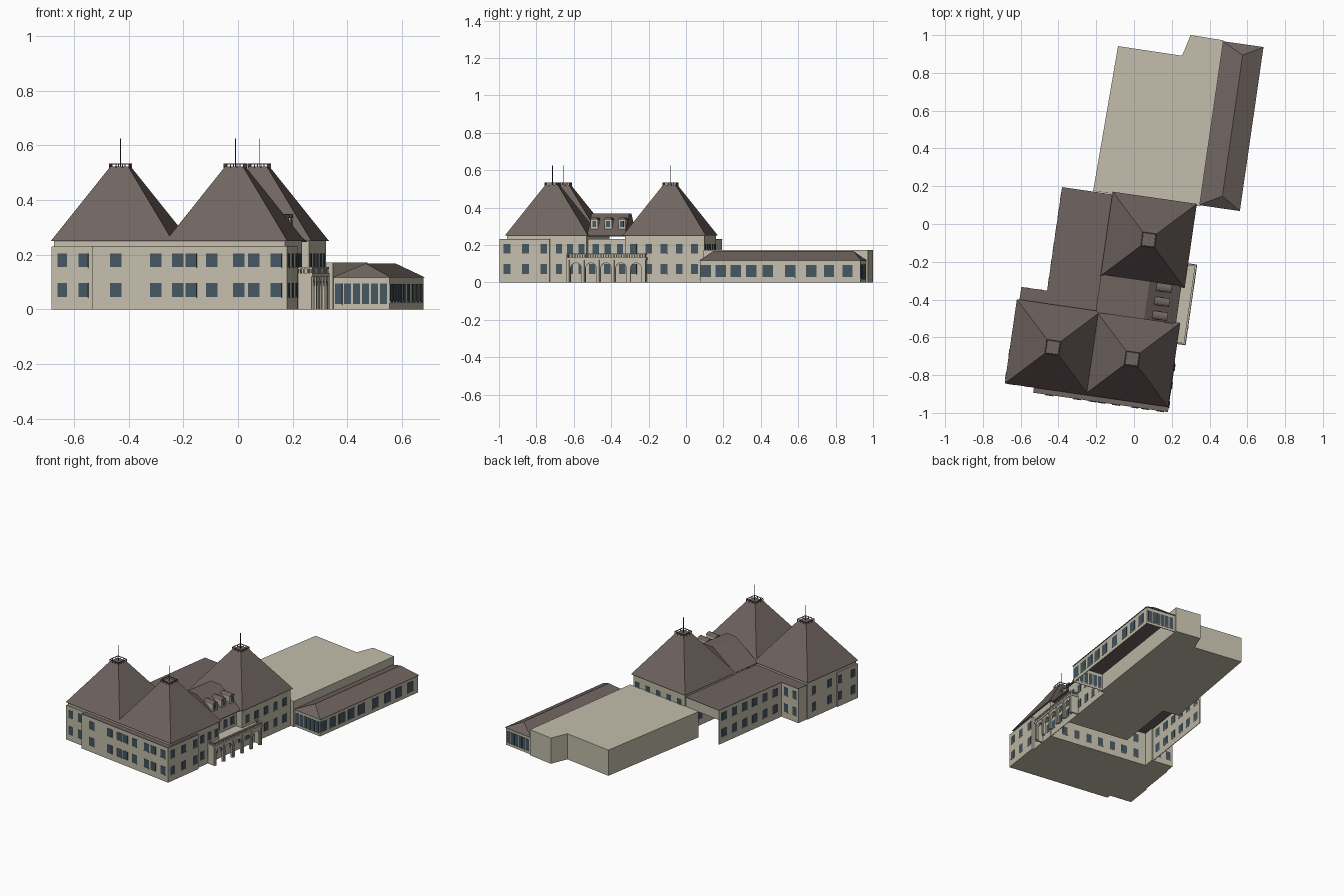
import bpy, bmesh, math
from mathutils import Matrix

cube = bpy.data.objects.get("Cube")
if cube:
    bpy.data.objects.remove(cube)

TURN = Matrix.Rotation(math.radians(-8.2), 4, "Z")


def material(name, rgb):
    linear = [((c / 255 + 0.055) / 1.055) ** 2.4 for c in rgb]
    mat = bpy.data.materials.new(name)
    mat.use_nodes = True
    mat.diffuse_color = (*linear, 1)
    mat.node_tree.nodes["Principled BSDF"].inputs["Base Color"].default_value = (*linear, 1)
    return mat


plaster = material("cream plaster", (195, 190, 171))
tile = material("brown roof tile", (112, 100, 96))
glass = material("blue grey glass", (68, 86, 97))
metal = material("dark metal", (70, 68, 68))


def finish(name, bm, mat):
    bmesh.ops.recalc_face_normals(bm, faces=bm.faces)
    mesh = bpy.data.meshes.new(name)
    bm.to_mesh(mesh)
    bm.free()
    mesh.materials.append(mat)
    obj = bpy.data.objects.new(name, mesh)
    obj.matrix_world = TURN
    bpy.context.collection.objects.link(obj)


def add_solid(bm, low, high):
    """Closed solid between two matching loops of points."""
    a = [bm.verts.new(p) for p in low]
    b = [bm.verts.new(p) for p in high]
    bm.faces.new(a)
    bm.faces.new(b)
    for i in range(len(a)):
        j = (i + 1) % len(a)
        bm.faces.new((a[i], a[j], b[j], b[i]))


def rect(x0, x1, y0, y1, z):
    return [(x0, y0, z), (x1, y0, z), (x1, y1, z), (x0, y1, z)]


def boxes(name, mat, items):
    bm = bmesh.new()
    for x0, x1, y0, y1, z0, z1 in items:
        add_solid(bm, rect(x0, x1, y0, y1, z0), rect(x0, x1, y0, y1, z1))
    finish(name, bm, mat)


def extrude_along_x(name, mat, profile, x0, x1):
    bm = bmesh.new()
    add_solid(bm, [(x0, y, z) for y, z in profile], [(x1, y, z) for y, z in profile])
    finish(name, bm, mat)


def spread(first, last, count):
    return [first + (last - first) * i / (count - 1) for i in range(count)]


EAVE, CAP, LOW = 0.25, 0.522, 0.232
HALF = 0.225


def tower(name, cx, cy):
    # walls, steep roof, crown railing and mast
    w = HALF - 0.01
    boxes(name + "_walls", plaster, [(cx - w, cx + w, cy - w, cy + w, 0, EAVE)])
    bm = bmesh.new()
    t = 0.033
    add_solid(bm, rect(cx - HALF, cx + HALF, cy - HALF, cy + HALF, EAVE),
              rect(cx - t, cx + t, cy - t, cy + t, CAP))
    finish(name + "_roof", bm, tile)
    r, p = 0.036, 0.0016
    top, base = CAP + 0.011, CAP - 0.006
    rails = []
    for s in (-r, r):
        rails.append((cx - r - p, cx + r + p, cy + s - p, cy + s + p, top - 0.004, top))
        rails.append((cx + s - p, cx + s + p, cy - r, cy + r, top - 0.004, top))
        for d in spread(-r, r, 4):
            for x, y in ((cx + d, cy + s), (cx + s, cy + d)):
                rails.append((x - p, x + p, y - p, y + p, base, top))
    boxes(name + "_crown_railing", tile, rails)
    m = 0.0015
    boxes(name + "_mast", metal, [(cx - m, cx + m, cy - m, cy + m, CAP, 0.625)])


tower("left_tower", -0.332, -0.708)
tower("right_tower", 0.092, -0.708)
tower("rear_tower", 0.089, -0.072)

# low bays and wing under flat roofs
SLAB = LOW - 0.003
boxes("front_bay", plaster, [(-0.401, 0.32, -0.96, -0.69, 0, SLAB)])
boxes("front_bay_roof", tile, [(-0.401, 0.32, -0.96, -0.69, SLAB, LOW)])
boxes("left_bay", plaster, [(-0.555, -0.3, -0.93, -0.75, 0, SLAB),
                            (-0.541, -0.39, -0.52, -0.418, 0, SLAB)])
boxes("wing_walls", plaster, [(-0.402, -0.398, -0.42, 0.136, 0, SLAB),
                              (-0.402, -0.12, 0.132, 0.136, 0.165, SLAB)])
boxes("wing_roof", tile, [(-0.405, -0.12, -0.49, 0.139, SLAB, LOW),
                          (-0.543, -0.12, -0.5, -0.415, SLAB, LOW)])

# link between the towers: lower wall forward, upper wall set back, flat-topped roof
boxes("link_walls", plaster, [(0.3, 0.304, -0.5, -0.28, 0, 0.125),
                              (0.251, 0.255, -0.5, -0.28, 0.12, LOW)])
bm = bmesh.new()
profile = [(-0.135, EAVE - 0.004), (0.295, EAVE - 0.004), (0.295, EAVE),
           (0.125, 0.367), (0.045, 0.367), (-0.135, EAVE)]
add_solid(bm, [(x, -0.492, z) for x, z in profile], [(x, -0.288, z) for x, z in profile])
finish("link_roof", bm, tile)
for i, y in enumerate(spread(-0.461, -0.311, 3)):
    w = 0.02
    boxes(f"dormer_{i}", plaster, [(0.17, 0.242, y - w, y + w, 0.28, 0.335)])
    boxes(f"dormer_window_{i}", glass, [(0.242, 0.245, y - 0.01, y + 0.01, 0.297, 0.328)])
    arch = [(y + 0.022 * math.cos(a), 0.334 + 0.014 * math.sin(a)) for a in spread(0, math.pi, 7)]
    extrude_along_x(f"dormer_roof_{i}", tile, arch, 0.165, 0.246)

# arcaded portico with balustrade
Y0, Y1 = -0.594, -0.168
ARCHES, RADIUS = 5, 0.029
pitch = (Y1 - Y0 - 0.02) / ARCHES
centres = [Y0 + 0.01 + pitch * (k + 0.5) for k in range(ARCHES)]
outline = [(Y0, 0)]
for mid in centres:
    outline.append((mid - RADIUS, 0))
    outline += [(mid - RADIUS * math.cos(a), 0.075 + RADIUS * math.sin(a)) for a in spread(0, math.pi, 9)]
    outline.append((mid + RADIUS, 0))
outline += [(Y1, 0), (Y1, 0.12), (Y0, 0.12)]
extrude_along_x("portico_arcade", plaster, outline, 0.346, 0.358)
boxes("portico_deck", plaster, [(0.24, 0.362, Y0 - 0.003, Y1 + 0.003, 0.12, 0.132),
                                (0.3, 0.358, Y0, Y0 + 0.01, 0, 0.12),
                                (0.3, 0.358, Y1 - 0.01, Y1, 0, 0.12)])
posts = [(0.352, 0.358, y, y + 0.005, 0.132, 0.15) for y in spread(Y0, Y1 - 0.005, 31)]
posts += [(x, x + 0.005, y, y + 0.006, 0.132, 0.15) for x in spread(0.31, 0.34, 3) for y in (Y0, Y1 - 0.006)]
posts.append((0.35, 0.36, Y0, Y1, 0.148, 0.154))
posts += [(0.3, 0.36, y, y + 0.008, 0.148, 0.154) for y in (Y0, Y1 - 0.008)]
boxes("portico_balustrade", plaster, posts)
boxes("portico_pilasters", plaster, [(0.355, 0.363, Y0 + 0.005 + pitch * k, Y0 + 0.015 + pitch * k, 0, 0.12)
                                     for k in range(ARCHES + 1)])

# flat-roofed hall
bm = bmesh.new()
plan = [(-0.239, 0.142), (0.33, 0.142), (0.33, 1.03), (0.154, 1.033), (0.125, 0.918), (-0.218, 0.92)]
add_solid(bm, [(x, y, 0) for x, y in plan], [(x, y, 0.172) for x, y in plan])
finish("hall", bm, plaster)

# annex: open shell of thin walls under a hipped roof
boxes("annex_walls", plaster, [(0.534, 0.538, 0.154, 1.019, 0, 0.116),
                               (0.33, 0.538, 0.154, 0.158, 0, 0.116),
                               (0.33, 0.538, 1.015, 1.019, 0, 0.116)])
bm = bmesh.new()
low = [bm.verts.new(p) for p in rect(0.325, 0.545, 0.148, 1.025, 0.116)]
near, far = bm.verts.new((0.442, 0.213, 0.168)), bm.verts.new((0.442, 0.967, 0.168))
for loop in (low, (low[0], low[1], near), (low[1], low[2], far, near),
             (low[2], low[3], far), (low[3], low[0], near, far)):
    bm.faces.new(loop)
finish("annex_roof", bm, tile)

# windows: glass plates over thin sills; "inward" carries the glass through a thin wall
FLOORS = ((0.045, 0.097), (0.155, 0.205))


def windows(name, axis, wall, spots, width, floors=FLOORS, inward=0.0):
    side = 1 if axis[0] == "+" else -1
    panes, sills = [], []

    def plate(c, depth, z0, z1):
        d = sorted((wall - side * inward, wall + side * depth))
        s = [c - width / 2, c + width / 2]
        return (*d, *s, z0, z1) if axis[1] == "x" else (*s, *d, z0, z1)

    for c in spots:
        for z0, z1 in floors:
            panes.append(plate(c, 0.002, z0, z1))
            sills.append(plate(c, 0.004, z0 - 0.004, z0))
    boxes(name + "_glass", glass, panes)
    boxes(name + "_sills", plaster, sills)


windows("bay_front_windows", "-y", -0.96, [-0.313, -0.165, -0.084, -0.035, 0.042, 0.142, 0.197, 0.279], 0.042)
windows("left_front_windows", "-y", -0.93, [-0.515, -0.437], 0.036)
windows("bay_right_windows", "+x", 0.32, spread(-0.92, -0.722, 3), 0.037)
windows("right_tower_windows", "+x", 0.307, spread(-0.642, -0.52, 3), 0.032)
windows("rear_tower_windows", "+x", 0.304, spread(-0.24, 0.09, 5), 0.036)
windows("link_upper_windows", "+x", 0.255, spread(-0.45, -0.32, 3), 0.034, FLOORS[1:], 0.006)
windows("link_lower_windows", "+x", 0.304, centres[1:4], 0.036, FLOORS[:1], 0.006)
windows("left_tower_windows", "-x", -0.555, spread(-0.89, -0.77, 2), 0.037)
windows("left_side_windows", "-x", -0.547, spread(-0.69, -0.55, 2), 0.037)
windows("left_back_windows", "+y", -0.418, spread(-0.51, -0.44, 2), 0.034)
windows("wing_windows", "-x", -0.402, spread(-0.36, 0.09, 6), 0.045, FLOORS, 0.006)
windows("rear_back_windows", "+y", 0.143, spread(-0.08, 0.27, 5), 0.036, [(0.175, 0.205)])
windows("court_front_windows", "+y", -0.493, spread(-0.32, 0.2, 7), 0.036)
windows("court_side_windows", "-x", -0.126, spread(-0.24, 0.09, 5), 0.036)
windows("court_rear_windows", "-y", -0.287, spread(-0.08, 0.2, 4), 0.036)
windows("annex_side_windows", "+x", 0.538, [0.185, 0.265, 0.347, 0.43, 0.52, 0.64, 0.754, 0.85, 0.95],
        0.056, [(0.028, 0.093)], 0.006)
windows("annex_front_windows", "-y", 0.154, spread(0.35, 0.515, 6), 0.026, [(0.02, 0.095)], 0.006)
windows("annex_back_windows", "+y", 1.019, spread(0.36, 0.515, 6), 0.026, [(0.02, 0.095)], 0.006)
